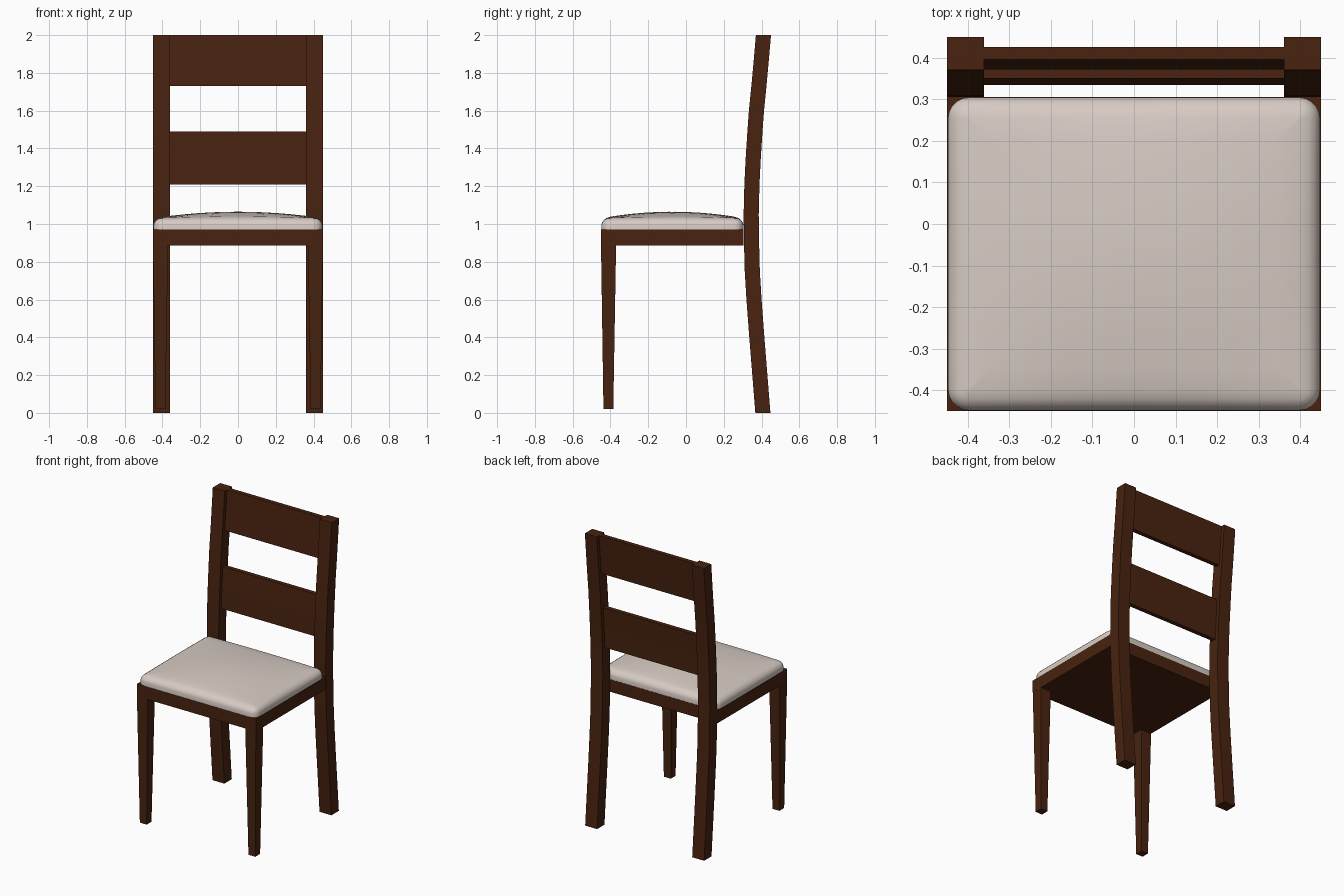
import bpy, bmesh
from math import cos, sin, pi

if "Cube" in bpy.data.objects:
    bpy.data.objects.remove(bpy.data.objects["Cube"], do_unlink=True)


def material(name, rgb, rough):
    m = bpy.data.materials.new(name)
    m.use_nodes = True
    m.diffuse_color = (*rgb, 1)
    bsdf = m.node_tree.nodes["Principled BSDF"]
    bsdf.inputs["Base Color"].default_value = (*rgb, 1)
    bsdf.inputs["Roughness"].default_value = rough
    return m


wood = material("dark brown wood", (0.065, 0.0165, 0.005), 0.6)
fabric = material("cream fabric", (0.68, 0.60, 0.55), 0.9)


def loft(name, rings, mat):
    """Skin a stack of equal-length rings and cap both ends."""
    bm = bmesh.new()
    rows = [[bm.verts.new(p) for p in ring] for ring in rings]
    n = len(rows[0])
    for low, high in zip(rows, rows[1:]):
        for i in range(n):
            j = (i + 1) % n
            bm.faces.new((low[i], low[j], high[j], high[i]))
    bm.faces.new(rows[0][::-1])
    bm.faces.new(rows[-1])
    bmesh.ops.recalc_face_normals(bm, faces=bm.faces)
    mesh = bpy.data.meshes.new(name)
    bm.to_mesh(mesh)
    bm.free()
    mesh.materials.append(mat)
    obj = bpy.data.objects.new(name, mesh)
    bpy.context.collection.objects.link(obj)
    return obj


def rect(x0, x1, y0, y1, z):
    return [(x0, y0, z), (x1, y0, z), (x1, y1, z), (x0, y1, z)]


# Bend of the back: (height, centre depth)
BEND = [(0, .407), (.2, .391), (.4, .375), (.6, .360), (.75, .351), (.9, .347),
        (1.05, .345), (1.21, .349), (1.35, .356), (1.49, .365), (1.6, .373),
        (1.73, .386), (1.85, .397), (2, .41)]


def bent_board(name, x0, x1, z0, z1, thick):
    h = thick / 2
    loft(name, [rect(x0, x1, y - h, y + h, z) for z, y in BEND if z0 <= z <= z1], wood)


# Legs, mirrored left and right
for side, s in (("left", 1), ("right", -1)):
    bent_board("back_post_" + side, s * .36, s * .45, 0, 2, .08)
    loft("front_leg_" + side,
         [rect(s * .385, s * .437, -.437, -.385, .02),
          rect(s * .37, s * .45, -.45, -.37, .89)], wood)

# Back slats follow the posts
bent_board("upper_slat", -.36, .36, 1.73, 2, .03)
bent_board("lower_slat", -.36, .36, 1.21, 1.49, .03)

# Seat frame
loft("seat_frame", [rect(-.45, .45, -.45, .305, z) for z in (.885, .97)], wood)

# Domed cushion made of inset rounded outlines
HX, HY, CY, RADIUS = .447, .376, -.072, .05


def cushion_ring(inset, height):
    hx, hy, r = HX - inset, HY - inset, max(RADIUS - inset, .004)
    pts = []
    for k, (sx, sy) in enumerate(((1, 1), (-1, 1), (-1, -1), (1, -1))):
        for i in range(6):
            a = (k + i / 5) * pi / 2
            pts.append((sx * (hx - r) + r * cos(a), sy * (hy - r) + r * sin(a)))
    ring = []
    for i, (x, y) in enumerate(pts):
        nx, ny = pts[(i + 1) % len(pts)]
        steps = 8 if i % 6 == 5 else 1      # subdivide the straight sides
        for t in range(steps):
            ring.append((x + (nx - x) * t / steps, y + (ny - y) * t / steps))
    dome = .034 if height > .98 else 0
    return [(x, y + CY, height + dome * max(0, 1 - (x / HX) ** 2) * max(0, 1 - (y / HY) ** 2))
            for x, y in ring]


PROFILE = [(0, .97), (0, .997), (.004, 1.008), (.013, 1.019), (.027, 1.027),
           (.05, 1.031), (.1, 1.031), (.16, 1.031), (.23, 1.031), (.3, 1.031), (.36, 1.031)]
cushion = loft("seat_cushion", [cushion_ring(*p) for p in PROFILE], fabric)
bpy.ops.object.select_all(action="DESELECT")
cushion.select_set(True)
bpy.context.view_layer.objects.active = cushion
bpy.ops.object.shade_smooth_by_angle(angle=pi / 4)
